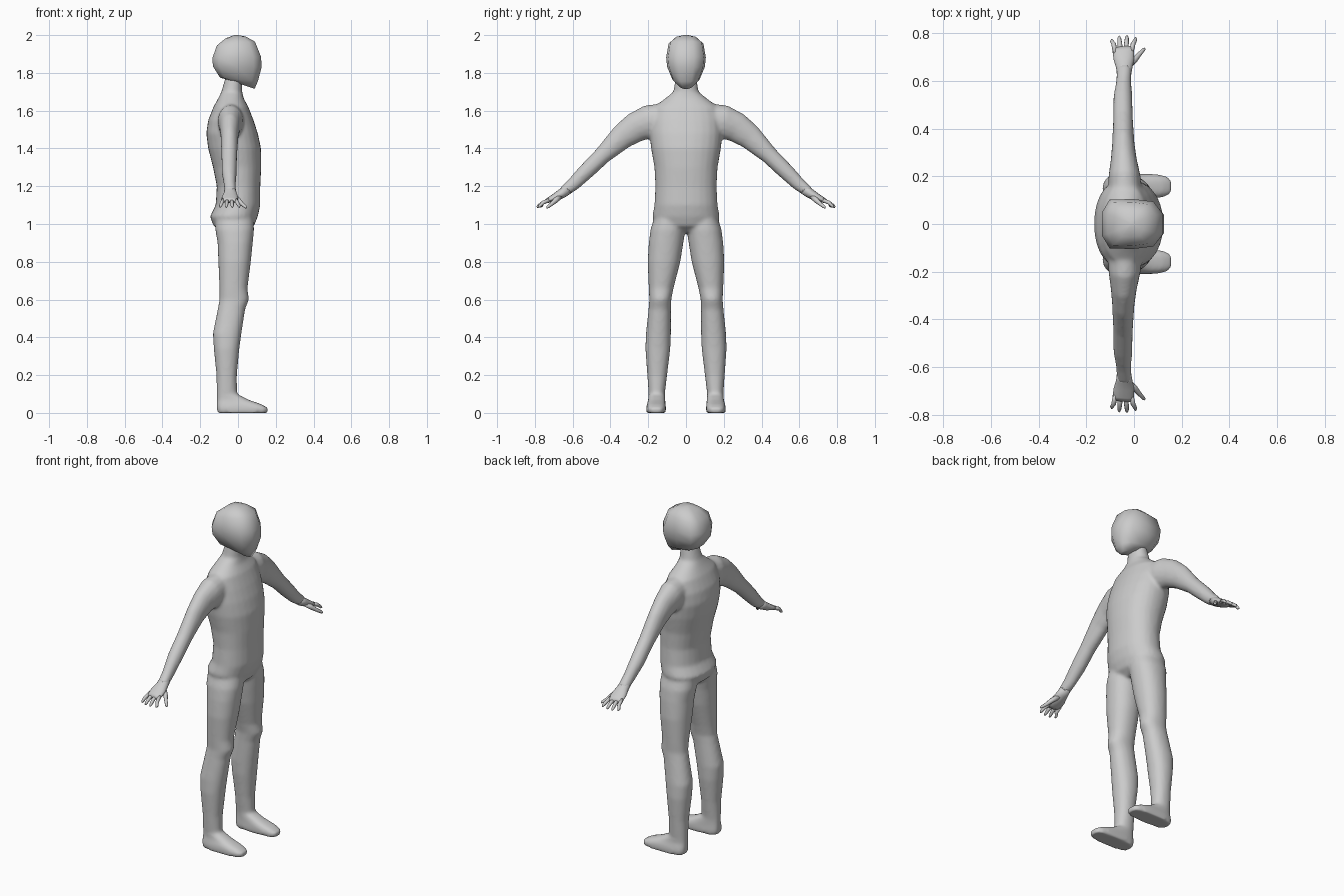
import bpy, bmesh
from math import cos, sin, tau
from mathutils import Vector


def loft(bm, rings):
    """Skin a list of equal-length point rings and cap both ends."""
    loops = [[bm.verts.new(p) for p in r] for r in rings]
    n = len(loops[0])
    for a, b in zip(loops, loops[1:]):
        for i in range(n):
            j = (i + 1) % n
            bm.faces.new((a[i], a[j], b[j], b[i]))
    bm.faces.new(loops[0])
    bm.faces.new(loops[-1])


def oval(n, e=2.3):
    """Unit rounded outline with exponent e."""
    pts = []
    for k in range(n):
        c, s = cos(tau * k / n), sin(tau * k / n)
        r = (abs(c) ** e + abs(s) ** e) ** (-1 / e)
        pts.append((c * r, s * r))
    return pts


def stack(bm, secs, side=1, n=28):
    """Horizontal sections: z, x back, x front, y inner, y outer, exponent."""
    loft(bm, [[(((xb + xf) + (xf - xb) * c) / 2, side * ((y0 + y1) + (y1 - y0) * s) / 2, z)
               for c, s in oval(n, e)] for z, xb, xf, y0, y1, e in secs])


def limb(bm, secs, side=1, n=16):
    """Sections across a path: x, y, z, half width in x, half thickness."""
    ps = [Vector(s[:3]) for s in secs]
    rings = []
    for i, s in enumerate(secs):
        d = (ps[min(i + 1, len(ps) - 1)] - ps[max(i - 1, 0)]).normalized()
        u = (Vector((1, 0, 0)) - d * d.x).normalized()
        v = d.cross(u)
        ring = [ps[i] + u * s[3] * c + v * s[4] * q for c, q in oval(n, 2)]
        rings.append([(p.x, side * p.y, p.z) for p in ring])
    loft(bm, rings)


def finish(bm, name):
    bmesh.ops.recalc_face_normals(bm, faces=bm.faces)
    for f in bm.faces:
        f.smooth = True
    me = bpy.data.meshes.new(name)
    bm.to_mesh(me)
    bm.free()
    ob = bpy.data.objects.new(name, me)
    bpy.context.collection.objects.link(ob)
    return ob


# torso with neck
bm = bmesh.new()
torso = [(1.78, -.065, .02, .055), (1.70, -.088, .022, .066), (1.665, -.105, .03, .11),
         (1.62, -.13, .055, .17), (1.55, -.158, .082, .19), (1.48, -.168, .105, .193),
         (1.40, -.158, .122, .185), (1.30, -.132, .123, .167), (1.20, -.112, .118, .162),
         (1.10, -.118, .118, .167), (1.04, -.148, .105, .178), (.99, -.13, .085, .16),
         (.955, -.08, .04, .06)]
stack(bm, [(z, a, b, -w, w, 2.2) for z, a, b, w in torso])

# legs with feet
leg = [(1.06, -.12, .08, .01, .16, 2), (.97, -.12, .085, .004, .188, 2.2),
       (.90, -.108, .078, .014, .197, 2.2), (.80, -.104, .068, .03, .203, 2.2),
       (.66, -.098, .05, .066, .197, 2.2), (.60, -.098, .058, .078, .194, 2.2),
       (.55, -.107, .038, .08, .198, 2.2), (.42, -.133, .018, .08, .212, 2.2),
       (.34, -.128, .007, .083, .215, 2.2), (.20, -.114, -.006, .10, .205, 2.2),
       (.10, -.113, -.005, .112, .198, 2.2), (.068, -.112, .06, .11, .2, 2.6),
       (.045, -.112, .125, .108, .207, 3.2), (.025, -.112, .16, .106, .211, 3.5),
       (0, -.108, .155, .108, .209, 3.5)]

# arms
arm = [(-.035, .08, 1.56, .07, .085), (-.04, .20, 1.54, .068, .09), (-.043, .27, 1.51, .055, .08),
       (-.045, .34, 1.46, .047, .067), (-.046, .44, 1.365, .042, .047),
       (-.047, .53, 1.277, .04, .043), (-.043, .60, 1.208, .032, .036), (-.04, .655, 1.165, .032, .027)]
for side in (1, -1):
    stack(bm, leg, side)
    limb(bm, arm, side)

# fuse the body into one smooth skin
body = finish(bm, "body")
m = body.modifiers.new("fuse", 'REMESH')
m.mode = 'VOXEL'
m.voxel_size = .009
m.use_smooth_shade = True
m = body.modifiers.new("soften", 'SMOOTH')
m.factor = .5
m.iterations = 8

# hands: palm, four fingers and thumb
bm = bmesh.new()
limb(bm, [(-.042, .62, 1.19, .029, .029), (-.041, .655, 1.163, .034, .026), (-.042, .69, 1.142, .043, .022),
          (-.045, .725, 1.127, .045, .015), (-.047, .742, 1.12, .04, .01)])
for x0, x1, y1 in [(-.078, -.093, .775), (-.057, -.062, .788), (-.034, -.03, .79), (-.013, .006, .782)]:
    xm = (x0 + x1) / 2
    limb(bm, [(x0, .715, 1.13, .01, .011), (xm, .757, 1.113, .01, .01),
              (x1, y1 - .008, 1.095, .008, .008), (x1, y1, 1.089, .004, .004)], n=8)
limb(bm, [(-.025, .665, 1.15, .014, .016), (.004, .69, 1.125, .013, .014), (.022, .712, 1.105, .01, .01),
          (.04, .732, 1.09, .008, .008), (.045, .737, 1.086, .004, .004)], n=8)
hands = finish(bm, "hands")
m = hands.modifiers.new("mirror", 'MIRROR')
m.use_axis = (False, True, False)

# coarse faceted head: back x, back z, front x, front z, half width
bm = bmesh.new()
outline = [(1, .4), (.68, .9), (0, 1), (-.75, .97), (-1, .45)]
outline += [(x, -y) for x, y in reversed(outline)]
head = [(-.02, 2.0, 0, 2.0, .012), (-.065, 1.983, .04, 1.993, .055), (-.112, 1.945, .09, 1.965, .092),
        (-.135, 1.88, .122, 1.885, .105), (-.133, 1.835, .125, 1.83, .1),
        (-.095, 1.775, .105, 1.755, .072), (-.06, 1.765, .088, 1.716, .035)]
loft(bm, [[((xb + xf) / 2 + (xf - xb) / 2 * c, w * s, (zb + zf) / 2 + (zf - zb) / 2 * c)
           for c, s in outline] for xb, zb, xf, zf, w in head])
finish(bm, "head")
